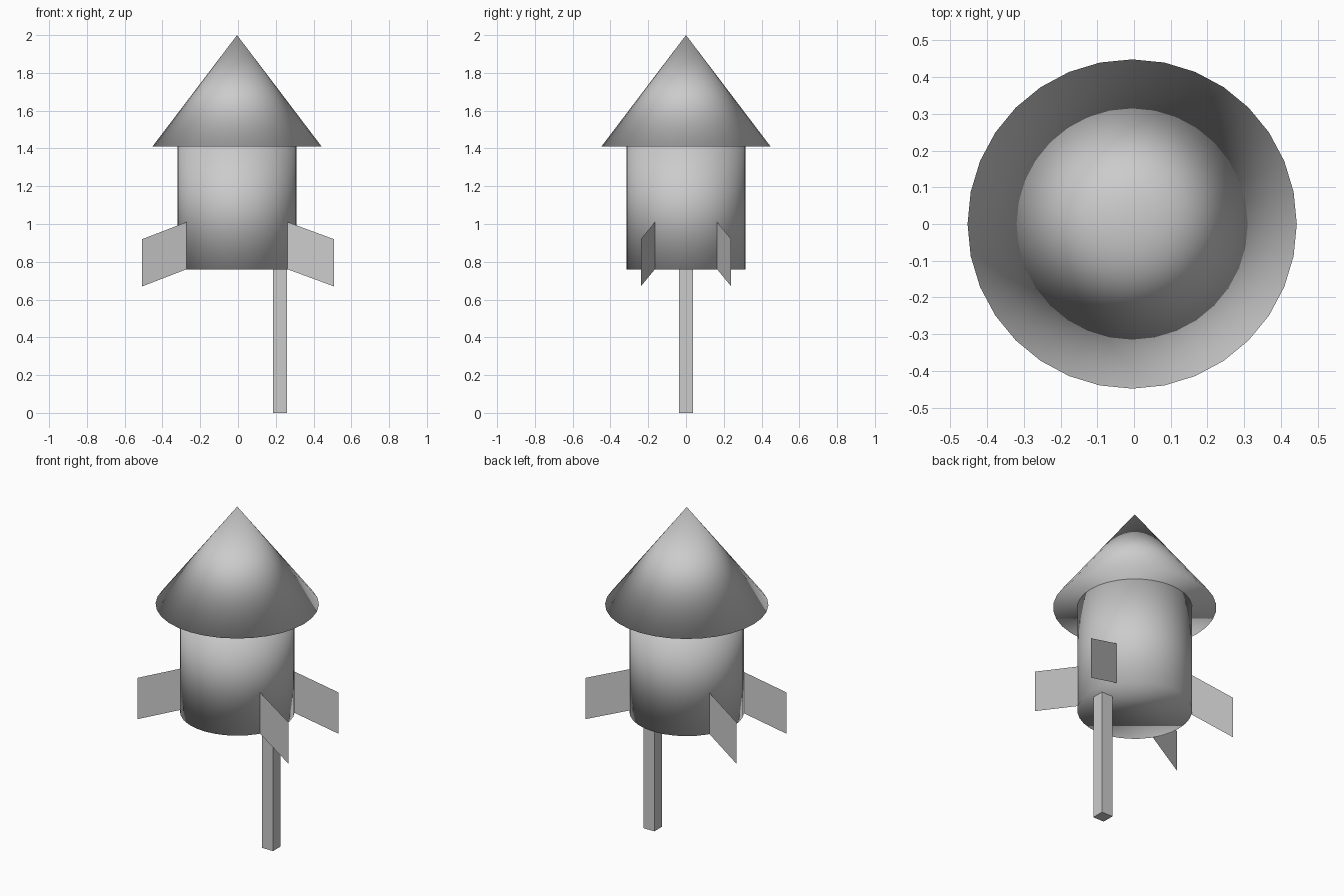
import bpy

old = bpy.data.objects.get("Cube")
if old:
    bpy.data.objects.remove(old, do_unlink=True)

SIDES = 32
CENTRE_X = -0.005
BASE_Z, SHOULDER_Z, TIP_Z = 0.76, 1.41, 2.0

grey = bpy.data.materials.new("plain grey")
grey.use_nodes = True
grey.diffuse_color = (0.6, 0.6, 0.6, 1)
grey.node_tree.nodes["Principled BSDF"].inputs["Base Color"].default_value = (0.6, 0.6, 0.6, 1)


def finish(name, smooth=False):
    obj = bpy.context.object
    obj.name = name
    obj.data.materials.append(grey)
    if smooth:
        bpy.ops.object.shade_smooth()
    return obj


# Body tube, softly shaded over its caps
bpy.ops.mesh.primitive_cylinder_add(
    vertices=SIDES, radius=0.315, depth=SHOULDER_Z - BASE_Z,
    location=(CENTRE_X, 0, (BASE_Z + SHOULDER_Z) / 2))
finish("body_tube", True)

# Overhanging nose cone
bpy.ops.mesh.primitive_cone_add(
    vertices=SIDES, radius1=0.448, radius2=0, depth=TIP_Z - SHOULDER_Z,
    location=(CENTRE_X, 0, (SHOULDER_Z + TIP_Z) / 2))
finish("nose_cone", True)

# Guide stick under one side of the body
bpy.ops.mesh.primitive_cube_add(size=1, location=(0.223, 0, BASE_Z / 2))
stick = finish("guide_stick")
stick.scale = (0.074, 0.074, BASE_Z)

# Four thin swept fins
for side, sx in (("left", 1), ("right", -1)):
    for end, sy in (("front", -1), ("back", 1)):
        inner_x, outer_x = CENTRE_X + sx * 0.268, sx * 0.507
        inner_y, outer_y = sy * 0.165, sy * 0.239
        corners = [(inner_x, inner_y, BASE_Z), (outer_x, outer_y, 0.67),
                   (outer_x, outer_y, 0.92), (inner_x, inner_y, 1.01)]
        if sx * sy > 0:
            corners.reverse()
        mesh = bpy.data.meshes.new(f"{end}_{side}_fin")
        mesh.from_pydata(corners, [], [range(4)])
        mesh.materials.append(grey)
        fin = bpy.data.objects.new(mesh.name, mesh)
        bpy.context.collection.objects.link(fin)
